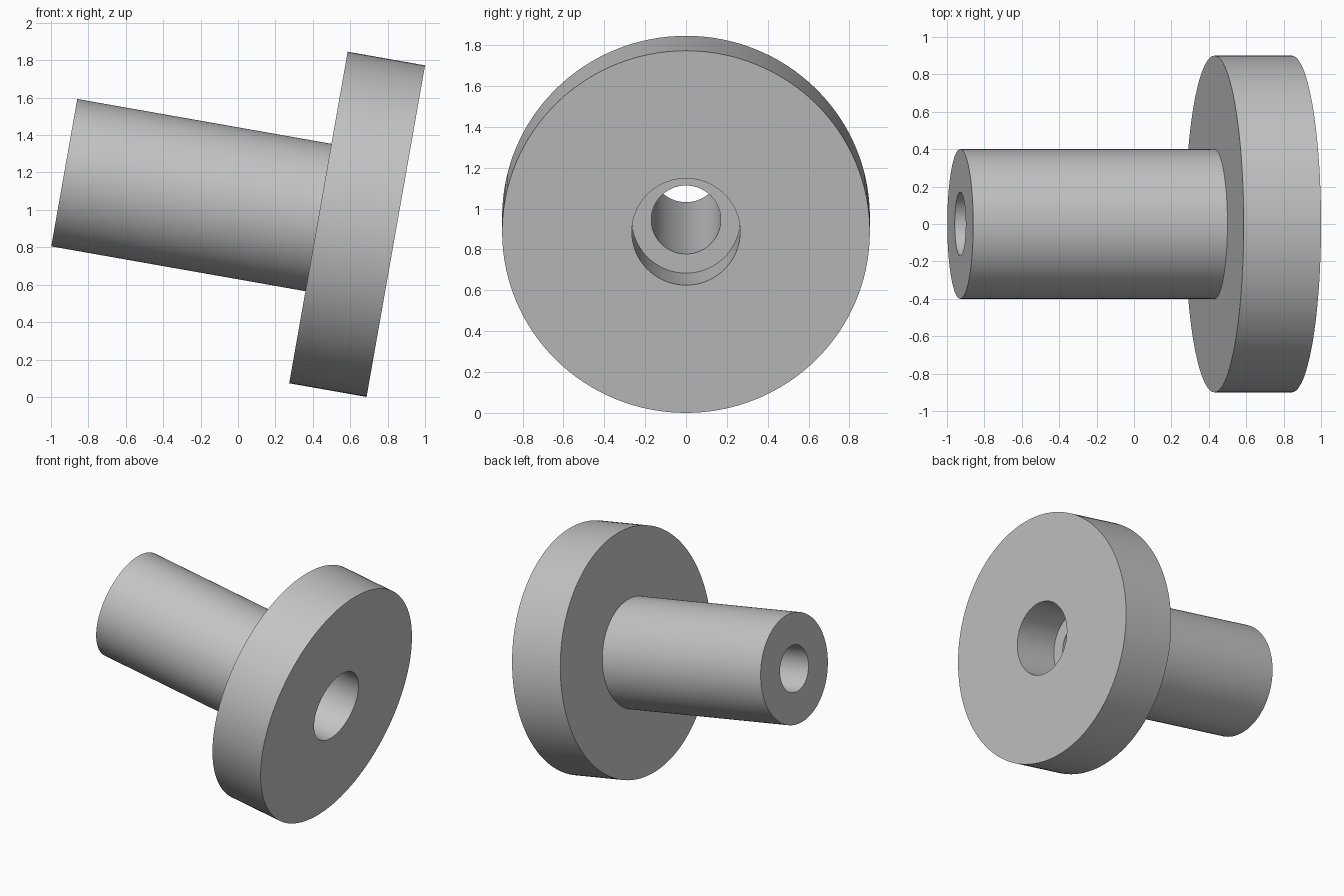
import bpy, bmesh, math
from mathutils import Matrix, Vector

cube = bpy.data.objects.get("Cube")
if cube:
    bpy.data.objects.remove(cube, do_unlink=True)

# Plain grey material
grey = bpy.data.materials.new("plain_grey")
grey.use_nodes = True
colour = (0.55, 0.55, 0.55, 1)
grey.diffuse_color = colour
grey.node_tree.nodes["Principled BSDF"].inputs["Base Color"].default_value = colour

# Dimensions along and around the axis
TILT = math.radians(10)
LENGTH, FLANGE_THICKNESS, BORE_DEPTH = 1.8, 0.42, 0.34
STEM_R, FLANGE_R, HOLE_R, BORE_R = 0.4, 0.9, 0.17, 0.265
SEGMENTS = 128

# Closed half-section (radius, distance from the flange face)
profile = [
    (HOLE_R, -LENGTH), (STEM_R, -LENGTH),
    (STEM_R, -FLANGE_THICKNESS), (FLANGE_R, -FLANGE_THICKNESS),
    (FLANGE_R, 0), (BORE_R, 0),
    (BORE_R, -BORE_DEPTH), (HOLE_R, -BORE_DEPTH),
]

# Flanged bushing, turned around its axis
bm = bmesh.new()
verts = [bm.verts.new((r, 0, z)) for r, z in profile]
edges = [bm.edges.new((v, verts[(i + 1) % len(verts)])) for i, v in enumerate(verts)]
bmesh.ops.spin(bm, geom=verts + edges, cent=(0, 0, 0), axis=(0, 0, 1),
               angle=math.tau, steps=SEGMENTS)
bmesh.ops.remove_doubles(bm, verts=bm.verts, dist=0.0001)
bmesh.ops.recalc_face_normals(bm, faces=bm.faces)

# Tilt the axis and rest the flange rim on the ground
face_centre = Vector((1 - FLANGE_R * math.sin(TILT), 0, FLANGE_R * math.cos(TILT)))
bm.transform(Matrix.Translation(face_centre)
             @ Matrix.Rotation(math.pi / 2 + TILT, 4, 'Y'))

mesh = bpy.data.meshes.new("flanged_bushing")
bm.to_mesh(mesh)
bm.free()
mesh.materials.append(grey)
bushing = bpy.data.objects.new("flanged_bushing", mesh)
bpy.context.collection.objects.link(bushing)

# Smooth round walls, sharp rims
bpy.ops.object.select_all(action='DESELECT')
bushing.select_set(True)
bpy.context.view_layer.objects.active = bushing
bpy.ops.object.shade_smooth_by_angle(angle=math.radians(30))
